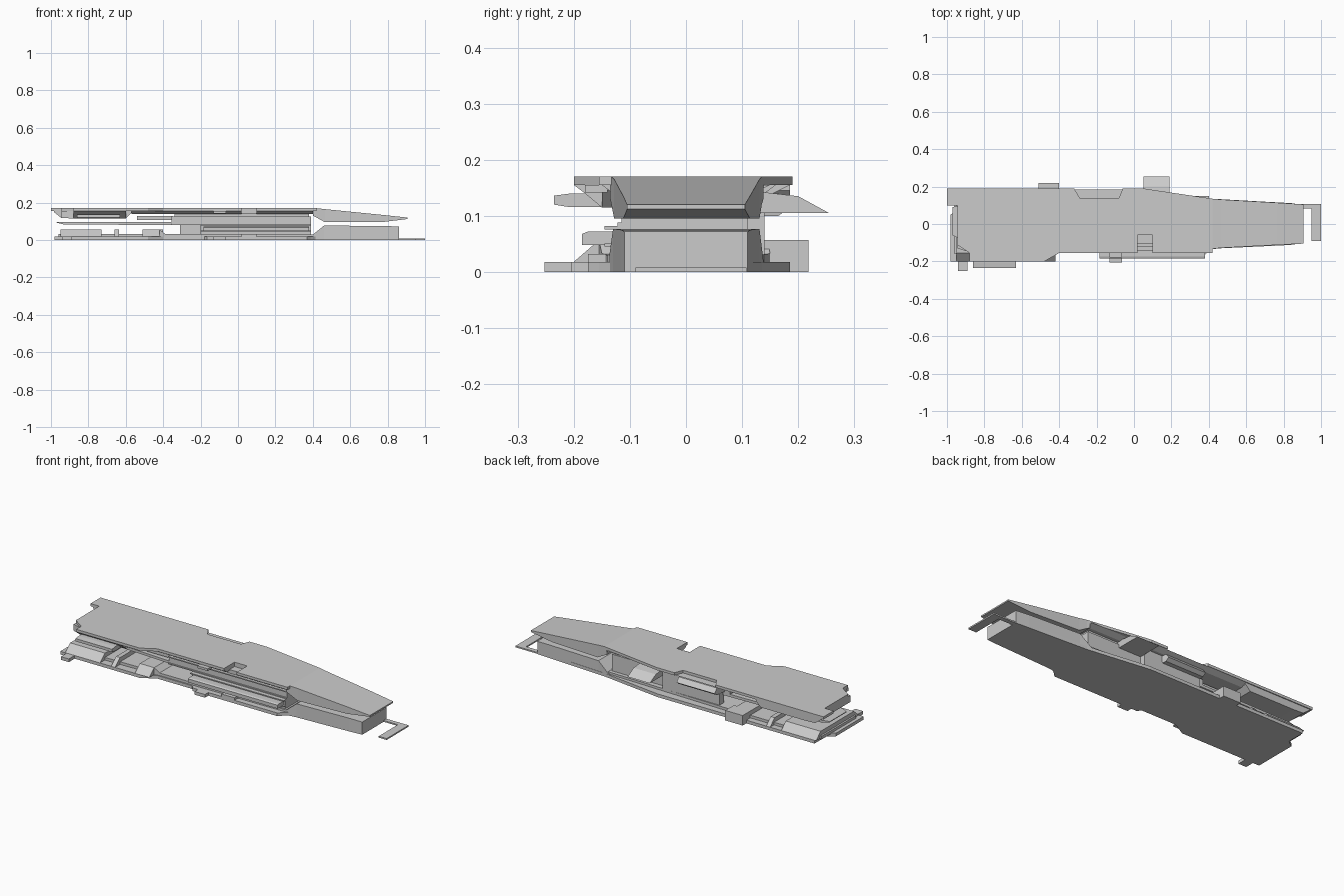
import bpy, bmesh


def mesh_object(name, rings):
    """Skin a list of matching point rings and cap both ends."""
    bm = bmesh.new()
    vs = [[bm.verts.new(p) for p in r] for r in rings]
    n = len(rings[0])
    for a, b in zip(vs, vs[1:]):
        for i in range(n):
            bm.faces.new((a[i], a[(i + 1) % n], b[(i + 1) % n], b[i]))
    bm.faces.new(vs[0])
    bm.faces.new(vs[-1])
    bmesh.ops.recalc_face_normals(bm, faces=bm.faces)
    me = bpy.data.meshes.new(name)
    bm.to_mesh(me)
    bm.free()
    ob = bpy.data.objects.new(name, me)
    bpy.context.collection.objects.link(ob)
    return ob


def plan(name, pts, z0, z1):
    return mesh_object(name, [[(x, y, z) for x, y in pts] for z in (z0, z1)])


def section(name, pts, x0, x1):
    return mesh_object(name, [[(x, y, z) for y, z in pts] for x in (x0, x1)])


def loft(name, secs):
    """Rectangular sections along x: (x, y0, y1, z0, z1)."""
    return mesh_object(name, [[(x, a, c), (x, b, c), (x, b, d), (x, a, d)]
                              for x, a, b, c, d in secs])


def box(name, x0, x1, y0, y1, z0, z1):
    return loft(name, [(x0, y0, y1, z0, z1), (x1, y0, y1, z0, z1)])


# Upper deck: notched plate
plan("upper_deck", [(-1, .19), (-.32, .19), (-.29, .14), (-.08, .14), (-.06, .19),
                    (.05, .19), (.42, .135), (.42, -.155), (.10, -.155), (.10, -.06),
                    (.02, -.06), (.02, -.155), (-.40, -.155), (-.48, -.20),
                    (-.88, -.20), (-.88, -.155), (-.945, -.11), (-.945, .10), (-1, .10)],
     .155, .17)
# Tapered underside of the upper deck
for nm, x0, x1, ya, yb in (("aft", -.57, .02, -.15, .185), ("fore", .10, .40, -.15, .15)):
    section("upper_underside_" + nm, [(ya, .155), (yb, .155), (yb - .03, .14), (ya + .02, .14)],
            x0, x1)
section("notch_floor", [(-.06, .155), (.16, .155), (.14, .14), (-.06, .14)], .02, .10)
# Stern underside of the upper deck
loft("upper_stern", [(-.985, .10, .185, .15, .155), (-.945, .10, .185, .118, .155)])
loft("upper_stern_body", [(-.945, -.13, .185, .118, .155), (-.88, -.15, .185, .115, .155),
                          (-.60, -.15, .185, .115, .155), (-.57, -.15, .185, .145, .155)])
section("upper_stern_sill", [(-.20, .155), (-.15, .155), (-.15, .115), (-.18, .14)],
        -.88, -.60)
section("stern_side_pod", [(-.14, .14), (-.205, .14), (-.235, .136), (-.235, .12),
                           (-.21, .116), (-.14, .116)], -.86, -.63)

# Upper prow wedge
loft("upper_prow", [(.40, -.135, .138, .13, .17), (.42, -.133, .135, .12, .17),
                    (.465, -.128, .131, .095, .165), (.765, -.112, .114, .095, .135),
                    (.905, -.105, .105, .112, .12)])

# Central core and recessed side walls
box("core_upper", -.355, .39, -.115, .11, .08, .125)
box("core_neck", -.34, .38, -.105, .10, .12, .145)
box("core_lower", -.20, .39, -.13, .11, .02, .082)
section("side_sponson", [(-.12, .072), (-.175, .072), (-.185, .068), (-.185, .048),
                         (-.12, .048)], -.185, .38)
for z in (.045, .076):
    box("lower_rail", -.20, .39, -.145, -.12, z, z + .006)
for z in (.082, .12):
    box("upper_rail", -.355, .39, -.122, -.11, z, z + .006)
box("far_wall", -.31, .05, .10, .14, .015, .145)
box("core_front_arm", -.54, -.35, -.10, .08, .107, .127)

# Middle tray running aft
loft("middle_tray", [(-.97, -.06, .09, .093, .097), (-.93, -.08, .10, .083, .097),
                     (-.35, -.11, .11, .08, .095)])

# Lower deck plate
plan("lower_deck", [(-.98, -.06), (-.98, -.20), (-.48, -.20), (-.40, -.155), (-.18, -.155),
                    (-.165, -.175), (.37, -.175), (.39, -.155), (.42, -.13),
                    (.86, -.11), (.86, .11), (.42, .135), (.05, .185), (-.94, .185),
                    (-.94, .08), (-.98, .05)], 0, .018)
loft("lower_floor", [(-.96, -.16, .15, .015, .033), (-.40, -.15, .15, .015, .033),
                     (.40, -.14, .13, .015, .03)])

# Cross ribs with sloped ends
for x0, x1 in ((-.95, -.88), (-.88, -.73), (-.66, -.635), (-.51, -.42)):
    section("cross_rib", [(-.20, .018), (-.155, .057), (.145, .057), (.185, .018)], x0, x1)
loft("rib_ramp", [(-.42, -.155, .145, .018, .057), (-.39, -.15, .15, .018, .033)])
box("far_side_block", -.51, -.40, .14, .218, 0, .057)
box("stern_foot", -.94, -.89, -.252, -.19, 0, .018)
box("near_side_block", -.13, -.065, -.205, -.14, 0, .018)
box("notch_foot", .02, .10, -.175, -.12, .015, .032)
box("upper_side_block", -.13, -.065, -.18, -.14, .142, .155)

# Lower prow block
loft("lower_prow", [(.39, -.138, .138, 0, .02), (.46, -.13, .131, 0, .077),
                    (.78, -.115, .115, 0, .075), (.86, -.11, .11, 0, .072)])
# Hooked bow plate
plan("bow_hook", [(.85, .108), (1, .108), (1, -.09), (.95, -.09), (.95, .083), (.85, .083)],
     0, .008)

# Far side fin and fairing
section("far_fin", [(.10, .142), (.14, .142), (.20, .135), (.255, .105), (.10, .105)],
        .05, .19)
mesh_object("far_fairing", [[(-.32, .10, z), (-.31, y, z), (-.07, y, z), (-.06, .10, z)]
                            for y, z in ((.165, .10), (.185, .115), (.165, .14))])
